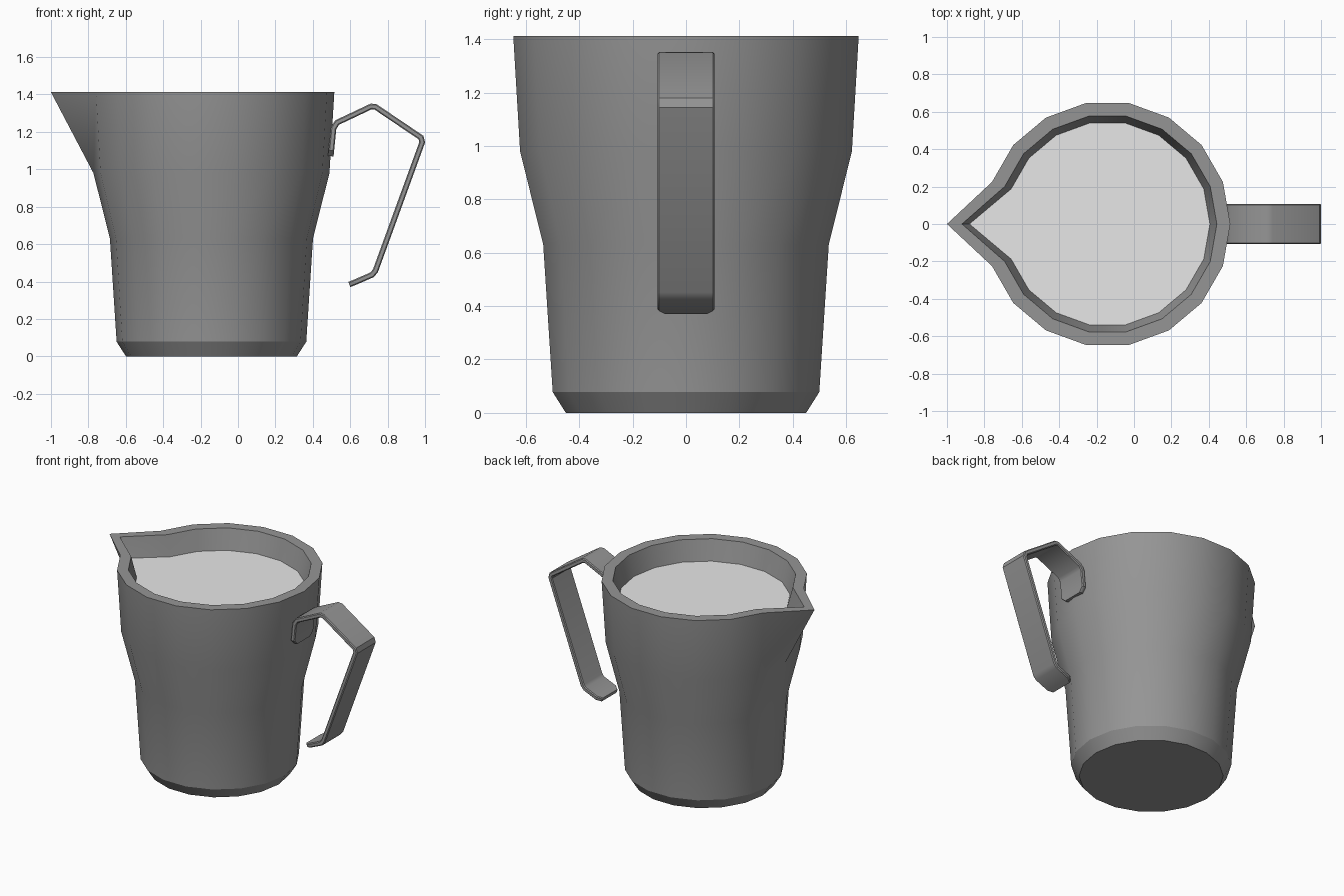
import bpy, bmesh, math
from mathutils import Vector

if "Cube" in bpy.data.objects:
    bpy.data.objects.remove(bpy.data.objects["Cube"])

SIDES, CX = 18, -0.142


def material(name, v):
    m = bpy.data.materials.new(name)
    m.diffuse_color = (v, v, v, 1)
    m.use_nodes = True
    m.node_tree.nodes["Principled BSDF"].inputs["Base Color"].default_value = m.diffuse_color
    return m


steel = material("grey steel", 0.3)
milk_white = material("milk white", 0.8)


def finish(name, bm, mat, angle=25):
    bmesh.ops.recalc_face_normals(bm, faces=bm.faces)
    me = bpy.data.meshes.new(name)
    bm.to_mesh(me)
    bm.free()
    me.materials.append(mat)
    ob = bpy.data.objects.new(name, me)
    bpy.context.collection.objects.link(ob)
    bpy.ops.object.select_all(action='DESELECT')
    ob.select_set(True)
    bpy.context.view_layer.objects.active = ob
    bpy.ops.object.shade_smooth_by_angle(angle=math.radians(angle))
    return ob


def ring(bm, r, z, tip=None):
    """18-sided ring; the -x vertex can be pulled out to form the spout."""
    vs = []
    for i in range(SIDES):
        a = math.tau * i / SIDES
        x = CX + r * math.cos(a)
        if tip is not None and i == SIDES // 2:
            x = tip
        vs.append(bm.verts.new((x, r * math.sin(a), z)))
    return vs


def bridge(bm, a, b):
    n = len(a)
    for i in range(n):
        j = (i + 1) % n
        bm.faces.new((a[i], a[j], b[j], b[i]))


# Jug body: base, chamfer, outer wall, rim, inner wall and hidden floor
profile = [(0.457, 0, None), (0.507, 0.078, None), (0.543, 0.63, None),
           (0.631, 0.98, None), (0.657, 1.412, -1.0), (0.585, 1.412, -0.92),
           (0.548, 1.27, -0.88), (0.54, 1.24, -0.86)]
bm = bmesh.new()
rings = [ring(bm, *p) for p in profile]
for a, b in zip(rings, rings[1:]):
    bridge(bm, a, b)
bm.faces.new(rings[0])
bm.faces.new(rings[-1])
finish("jug_body", bm, steel)

# Milk surface
bm = bmesh.new()
f = bm.faces.new(ring(bm, 0.548, 1.271, -0.88))
milk = finish("milk", bm, milk_white)

# Handle: bent flat strip, (x, z, half width) along the centreline
W, T = 0.107, 0.015
path = [(0.496, 1.07, 0.075), (0.499, 1.10, W), (0.511, 1.22, W),
        (0.530, 1.25, W), (0.712, 1.336, W), (0.735, 1.334, W),
        (0.978, 1.17, W), (0.985, 1.145, W), (0.735, 0.458, W),
        (0.717, 0.436, W), (0.625, 0.396, W), (0.595, 0.384, 0.085)]
bm = bmesh.new()
sections = []
for i, (x, z, w) in enumerate(path):
    p = Vector((x, z))
    d0 = (p - Vector(path[i - 1][:2])).normalized() if i else None
    d1 = (Vector(path[i + 1][:2]) - p).normalized() if i < len(path) - 1 else None
    d0, d1 = d0 or d1, d1 or d0
    t = (d0 + d1).normalized()
    n = Vector((-t.y, t.x)) * (T / max(t.dot(d0), 0.5))
    sections.append([bm.verts.new((x + s * n.x, y, z + s * n.y))
                     for s, y in ((1, -w + .006), (0.6, -w), (-0.6, -w), (-1, -w + .006),
                                  (-1, w - .006), (-0.6, w), (0.6, w), (1, w - .006))])
for a, b in zip(sections, sections[1:]):
    bridge(bm, a, b)
bm.faces.new(sections[0])
bm.faces.new(sections[-1])
finish("handle", bm, steel, 35)
